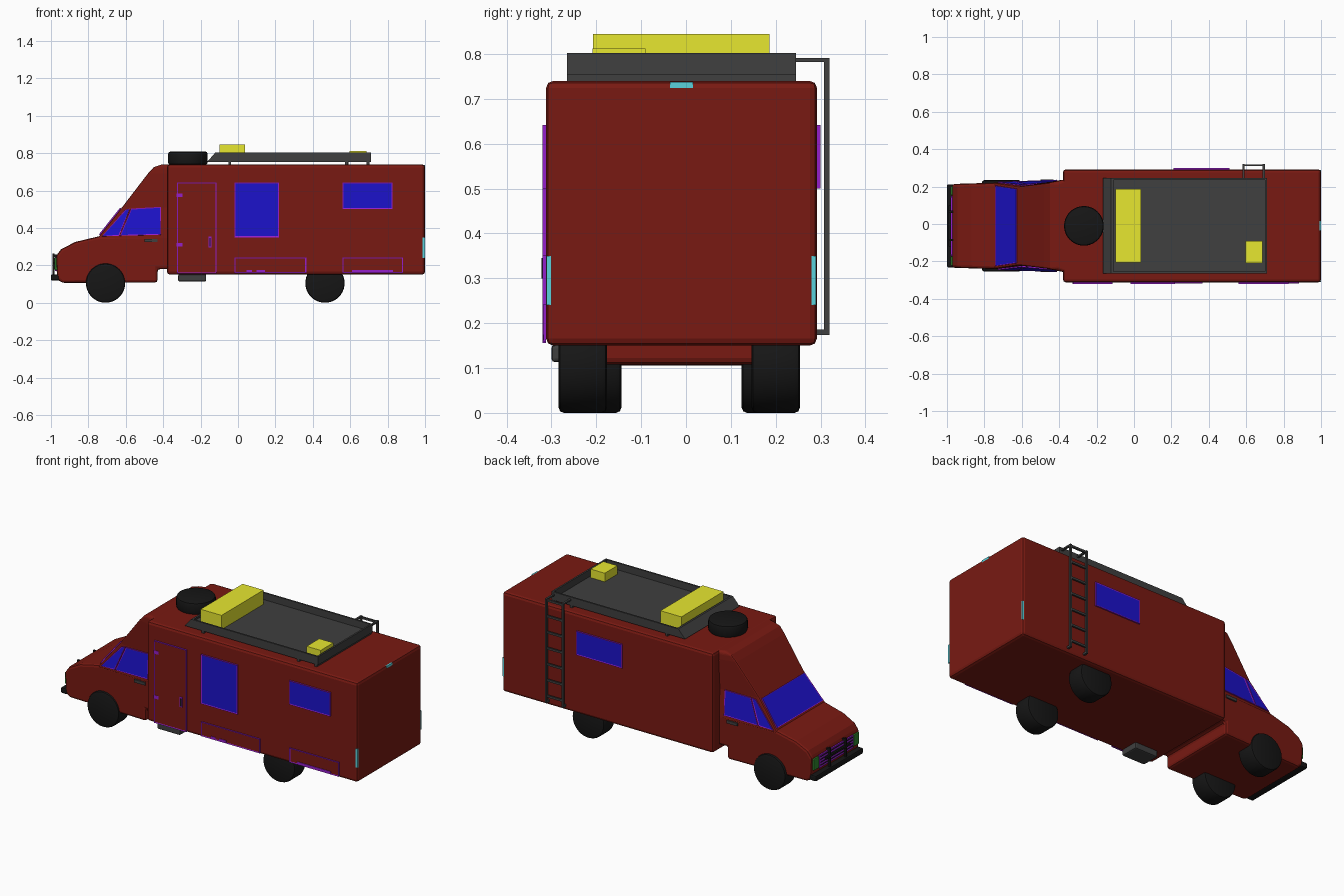
import bpy, bmesh, math
from mathutils import Vector

if "Cube" in bpy.data.objects:
    bpy.data.objects.remove(bpy.data.objects["Cube"])

YC = -0.01  # centre line of the vehicle


def mat(name, r, g, b):
    m = bpy.data.materials.new(name)
    m.diffuse_color = (r, g, b, 1)
    m.use_nodes = True
    m.node_tree.nodes["Principled BSDF"].inputs["Base Color"].default_value = m.diffuse_color
    return m


RED = mat("red_paint", .19, .010, .006)
BLUE = mat("blue_glass", .012, .006, .6)
PURPLE = mat("purple_trim", .3, .013, .6)
YELLOW = mat("yellow_case", .8, .8, .03)
CYAN = mat("cyan_lamp", .1, .65, .72)
GREEN = mat("green_lamp", .03, .25, .03)
BLACK = mat("black_rubber", .008, .008, .008)
GREY = mat("dark_metal", .05, .05, .05)


def finish(name, bm, *mats, bevel=0, seg=2):
    bmesh.ops.recalc_face_normals(bm, faces=bm.faces)
    me = bpy.data.meshes.new(name)
    bm.to_mesh(me)
    bm.free()
    ob = bpy.data.objects.new(name, me)
    bpy.context.collection.objects.link(ob)
    for m in mats:
        me.materials.append(m)
    if bevel:
        b = ob.modifiers.new("bevel", 'BEVEL')
        b.width, b.segments, b.angle_limit = bevel, seg, math.radians(35)
        b.limit_method = 'ANGLE'
    return ob


def box(name, x, y, z, m, bevel=0, seg=2):
    bm = bmesh.new()
    bmesh.ops.create_cube(bm, size=1)
    for v in bm.verts:
        v.co = [(a + b) / 2 + c * (b - a) for (a, b), c in zip((x, y, z), v.co)]
    return finish(name, bm, m, bevel=bevel, seg=seg)


def loft(name, rings, m, **kw):
    bm = bmesh.new()
    vs = [[bm.verts.new(p) for p in r] for r in rings]
    n = len(vs[0])
    for a, b in zip(vs, vs[1:]):
        for i in range(n):
            bm.faces.new((a[i], a[(i + 1) % n], b[(i + 1) % n], b[i]))
    bm.faces.new(vs[0])
    bm.faces.new(vs[-1])
    return finish(name, bm, m, **kw)


def prism(name, pts, y0, y1, m, **kw):
    return loft(name, [[(x, y, z) for x, z in pts] for y in (y0, y1)], m, **kw)


def cylinder(name, r, depth, loc, m, upright=False, bevel=.012):
    bm = bmesh.new()
    bmesh.ops.create_cone(bm, cap_ends=True, segments=40, radius1=r, radius2=r, depth=depth)
    if bevel:
        rim = [e for e in bm.edges if abs(e.verts[0].co.z - e.verts[1].co.z) < 1e-5]
        bmesh.ops.bevel(bm, geom=rim, offset=bevel, segments=2, affect='EDGES', profile=.5)
    for v in bm.verts:
        x, y, z = v.co
        v.co = Vector((x, y, z) if upright else (x, z, y)) + Vector(loc)
    ob = finish(name, bm, m)
    ob.data.shade_smooth()
    ob.data.set_sharp_from_angle(angle=math.radians(30))
    return ob


def panel(name, pts, out, centre, rim=.008, depth=.007):
    """Thin raised panel with a purple rim and a centre of another material."""
    bm = bmesh.new()
    f = bm.faces.new([bm.verts.new(p) for p in pts])
    f.normal_update()
    if f.normal.dot(Vector(out)) < 0:
        f.normal_flip()
    n = f.normal.copy()
    res = bmesh.ops.extrude_face_region(bm, geom=[f])
    top = [g for g in res['geom'] if isinstance(g, bmesh.types.BMFace)][0]
    for v in top.verts:
        v.co += n * depth
    top.normal_update()
    bmesh.ops.inset_individual(bm, faces=[top], thickness=rim, depth=-.002)
    top.material_index = 1
    return finish(name, bm, PURPLE, centre)


def side_panel(name, x0, x1, z0, z1, y, centre, depth=.008):
    return panel(name, [(x0, y, z0), (x1, y, z0), (x1, y, z1), (x0, y, z1)],
                 (0, y, 0), centre, depth=depth)


# camper box
YL, YR = -.312, .292
box("camper_box", (-.38, 1), (YL, YR), (.15, .74), RED, bevel=.016)


# lower cab and bonnet, tapering towards the nose
def half(x):
    return .224 + .03 * (x + .97)


prof = [(-.94, .106), (-.967, .125), (-.973, .25), (-.945, .287), (-.87, .325), (-.745, .355),
        (-.36, .36), (-.36, .18), (-.43, .18), (-.43, .108)]
cab = loft("cab_body", [[(x, YC + s * half(x), z) for x, z in prof] for s in (-1, 1)],
           RED, bevel=.014)
for s in (-1, 1):
    cut = cylinder("wheel_arch_cutter", .113, .16, (-.708, YC + s * .2, .108), None, bevel=0)
    cut.hide_render = True
    cut.hide_viewport = True
    b = cab.modifiers.new("arch", 'BOOLEAN')
    b.operation, b.object, b.solver = 'DIFFERENCE', cut, 'EXACT'

# upper cab and roof fairing: z, front x, front and rear half width
XR = -.36
levels = [(.34, -.755, half(-.755), half(XR)), (.51, -.62, .21, .237), (.69, -.482, .226, .25),
          (.725, -.45, .23, .25), (.738, -.41, .225, .245)]
loft("cab_upper", [[(xf, YC - a, z), (xf, YC + a, z), (XR, YC + b, z), (XR, YC - b, z)]
                   for z, xf, a, b in levels], RED, bevel=.01)


def on_cab(x, z, s):
    """Point on the cab side at x, z; x=None gives the front edge."""
    (z0, x0, a0, b0), (z1, x1, a1, b1) = levels[:2]
    t = (z - z0) / (z1 - z0)
    xf, a, b = x0 + t * (x1 - x0), a0 + t * (a1 - a0), b0 + t * (b1 - b0)
    if x is None:
        return (xf, YC + s * (a - .012), z)
    return (x, YC + s * (a + (x - xf) / (XR - xf) * (b - a)), z)


# cab glass and door handles
panel("windscreen", [on_cab(None, .362, -1), on_cab(None, .362, 1),
                     on_cab(None, .504, 1), on_cab(None, .504, -1)], (-1, 0, 1), BLUE, rim=.006)
for s in (-1, 1):
    panel("cab_door_window", [on_cab(x, z, s) for x, z in
          ((-.63, .358), (-.412, .363), (-.412, .512), (-.572, .503))], (0, s, 0), BLUE, rim=.007)
    panel("cab_quarter_window", [on_cab(x, z, s) for x, z in
          ((-.727, .355), (-.635, .357), (-.578, .502), (-.602, .498))], (0, s, 0), BLUE, rim=.006)
    y = YC + s * (half(-.46) + .002)
    box("cab_door_handle", (-.50, -.43), (y - .006, y + .006), (.324, .341), GREY)

# entrance door, windows and hatches on the camper sides
side_panel("entrance_door", -.326, -.115, .156, .642, YL, RED)
for z in (.31, .575):
    box("door_hinge", (-.328, -.298), (YL - .008, YL), (z - .01, z + .01), PURPLE)
box("door_handle", (-.158, -.142), (YL - .008, YL), (.295, .355), PURPLE)
box("door_handle_grip", (-.153, -.146), (YL - .01, YL), (.30, .345), BLACK)
side_panel("large_window", -.02, .22, .35, .642, YL, BLUE)
side_panel("small_window", .558, .826, .50, .642, YL, BLUE)
side_panel("far_window", .21, .51, .50, .642, YR, BLUE)
for x0, x1, latches in ((-.02, .365, ((.045, .075), (.10, .145))), (.558, .882, ((.61, .83),))):
    side_panel("storage_hatch", x0, x1, .158, .243, YL, RED, depth=.006)
    for a, b in latches:
        box("hatch_latch", (a, b), (YL - .007, YL), (.162, .175), PURPLE)

# tail lamps
for y in (-.306, .285):
    box("tail_lamp", (.985, 1.0), (y - .005, y + .005), (.24, .35), CYAN)
box("roof_lamp", (.985, 1.0), (-.036, .016), (.724, .737), CYAN)

# wheels and roof spare
for s in (-1, 1):
    cylinder("front_wheel", .105, .11, (-.708, YC + s * .189, .105), BLACK)
    cylinder("rear_wheel", .105, .108, (.465, YC - .005 + s * .215, .105), BLACK)
cylinder("spare_wheel", .106, .07, (-.268, YC, .773), BLACK, upright=True)

# entrance step
box("entrance_step", (-.32, -.17), (-.30, -.19), (.113, .152), GREY, bevel=.008)

# nose: bumper, grille, headlamps and guard bar
box("front_bumper", (-1, -.955), (YC - .222, YC + .222), (.118, .152), BLACK, bevel=.008)
box("grille", (-.979, -.96), (YC - .16, YC + .16), (.17, .245), PURPLE)
for i in range(4):
    z = .183 + i * .017
    box("grille_slat", (-.982, -.96), (YC - .15, YC + .15), (z, z + .004), BLACK)
for s in (-1, 1):
    y = YC + s * .188
    box("headlamp", (-.98, -.955), (y - .024, y + .024), (.175, .243), GREEN, bevel=.004)
    y = YC + s * .075
    box("guard_upright", (-.992, -.98), (y - .006, y + .006), (.14, .262), BLACK)
    box("guard_stay", (-.992, -.965), (y - .006, y + .006), (.245, .257), BLACK)
box("guard_crossbar", (-.992, -.98), (YC - .11, YC + .11), (.207, .219), BLACK)

# roof rack tray with slanted front
RY0, RY1 = -.265, .245
box("rack_floor", (-.155, .71), (RY0, RY1), (.753, .761), GREY)
for y in (RY0, RY1 - .01):
    prism("rack_side", [(-.165, .753), (.71, .753), (.71, .802), (-.122, .802)], y, y + .01, GREY)
box("rack_rear", (.70, .71), (RY0, RY1), (.753, .802), GREY)
prism("rack_deflector", [(-.165, .753), (-.153, .753), (-.11, .802), (-.122, .802)], RY0, RY1, GREY)
for x in (-.045, .58, .695):
    box("rack_crossbar", (x - .007, x + .007), (RY0, RY1), (.736, .755), GREY)

# cases on the rack
box("large_case", (-.10, .037), (-.207, .186), (.76, .845), YELLOW)
box("small_case", (.595, .687), (-.208, -.09), (.76, .812), YELLOW)

# ladder on the far side
for x in (.586, .694):
    xs = (x - .006, x + .006)
    box("ladder_rail", xs, (.308, .32), (.174, .791), GREY)
    box("ladder_top_arm", xs, (.24, .32), (.782, .791), GREY)
    box("ladder_foot", xs, (.285, .32), (.174, .186), GREY)
for i in range(7):
    z = .215 + i * .0945
    box("ladder_rung", (.586, .694), (.309, .319), (z - .006, z + .006), GREY)
